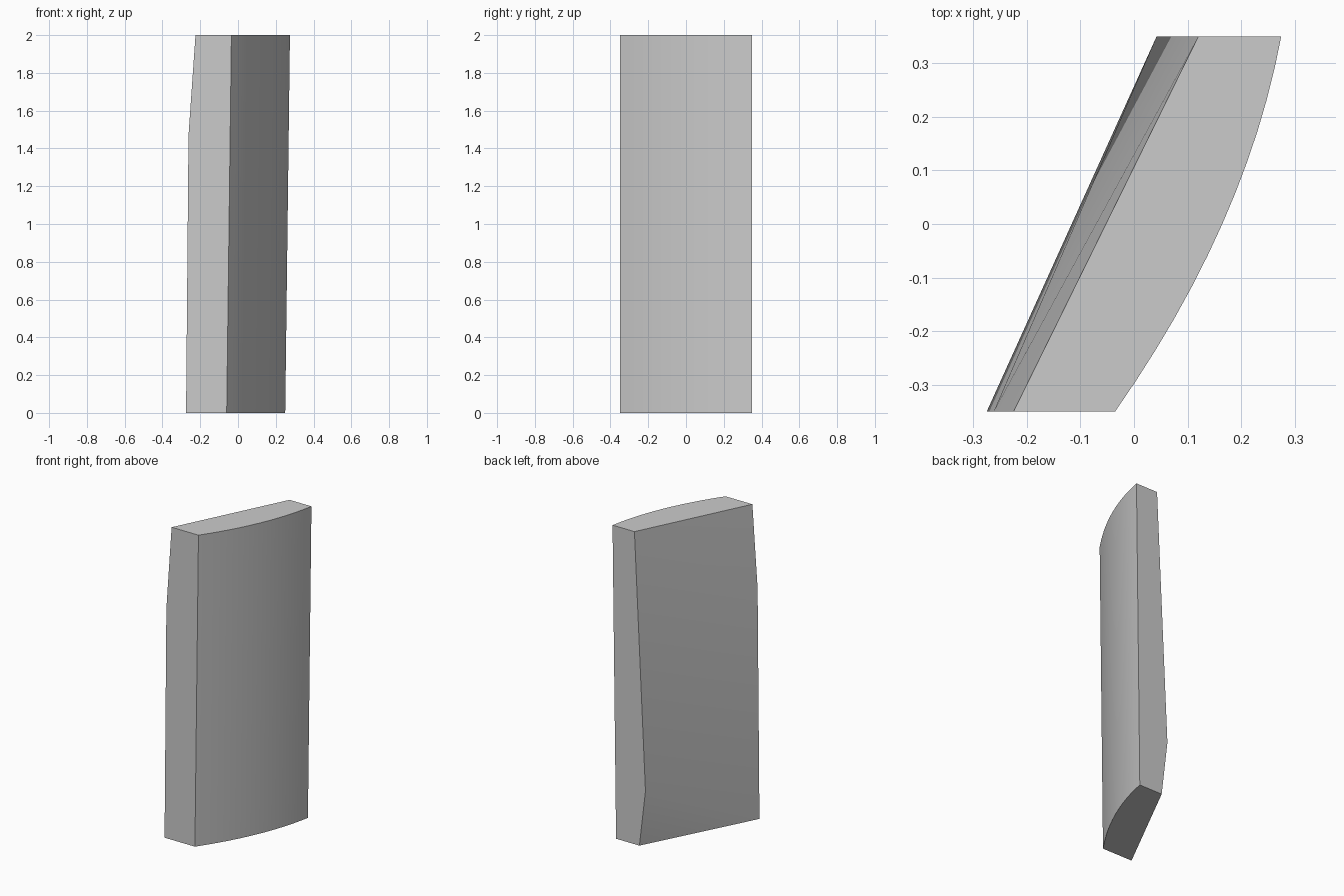
import bpy
import bmesh
import math

cube = bpy.data.objects.get("Cube")
if cube:
    bpy.data.objects.remove(cube, do_unlink=True)

HALF_DEPTH = 0.35
HEIGHT = 2.0
SEGMENTS = 12


def bowed_x(y, z):
    """Gently bowed outer side, leaning slightly with height."""
    t = y / HALF_DEPTH
    lean = 0.0125 * (z - HEIGHT)
    return 0.12 + 0.155 * t + 0.045 * (1 - t * t) + lean


# Outer bowed side
points = []
for i in range(SEGMENTS + 1):
    y = HALF_DEPTH * (2 * i / SEGMENTS - 1)
    points += [(bowed_x(y, z), y, z) for z in (0, HEIGHT)]

# Inner faceted side: (x, z) corners down the front and back edges
front_edge = [(-0.225, HEIGHT), (-0.262, 1.47), (-0.275, 0)]
back_edge = [(0.12, HEIGHT), (0.042, 0.36), (0.085, 0)]
for edge, y in ((front_edge, -HALF_DEPTH), (back_edge, HALF_DEPTH)):
    points += [(x, y, z) for x, z in edge]

# Wrap the points into one solid slab
bm = bmesh.new()
for p in points:
    bm.verts.new(p)
bmesh.ops.convex_hull(bm, input=bm.verts)
bmesh.ops.dissolve_limit(bm, angle_limit=math.radians(0.3),
                         verts=bm.verts, edges=bm.edges)
bmesh.ops.recalc_face_normals(bm, faces=bm.faces)
mesh = bpy.data.meshes.new("curved_slab")
bm.to_mesh(mesh)
bm.free()

slab = bpy.data.objects.new("curved_slab", mesh)
bpy.context.collection.objects.link(slab)

# Plain grey material
grey = bpy.data.materials.new("plain_grey")
grey.use_nodes = True
colour = (0.6, 0.6, 0.6, 1)
grey.diffuse_color = colour
grey.node_tree.nodes["Principled BSDF"].inputs["Base Color"].default_value = colour
mesh.materials.append(grey)

# Smooth bow, sharp rims
bpy.ops.object.select_all(action="DESELECT")
slab.select_set(True)
bpy.context.view_layer.objects.active = slab
bpy.ops.object.shade_smooth_by_angle(angle=math.radians(20))
